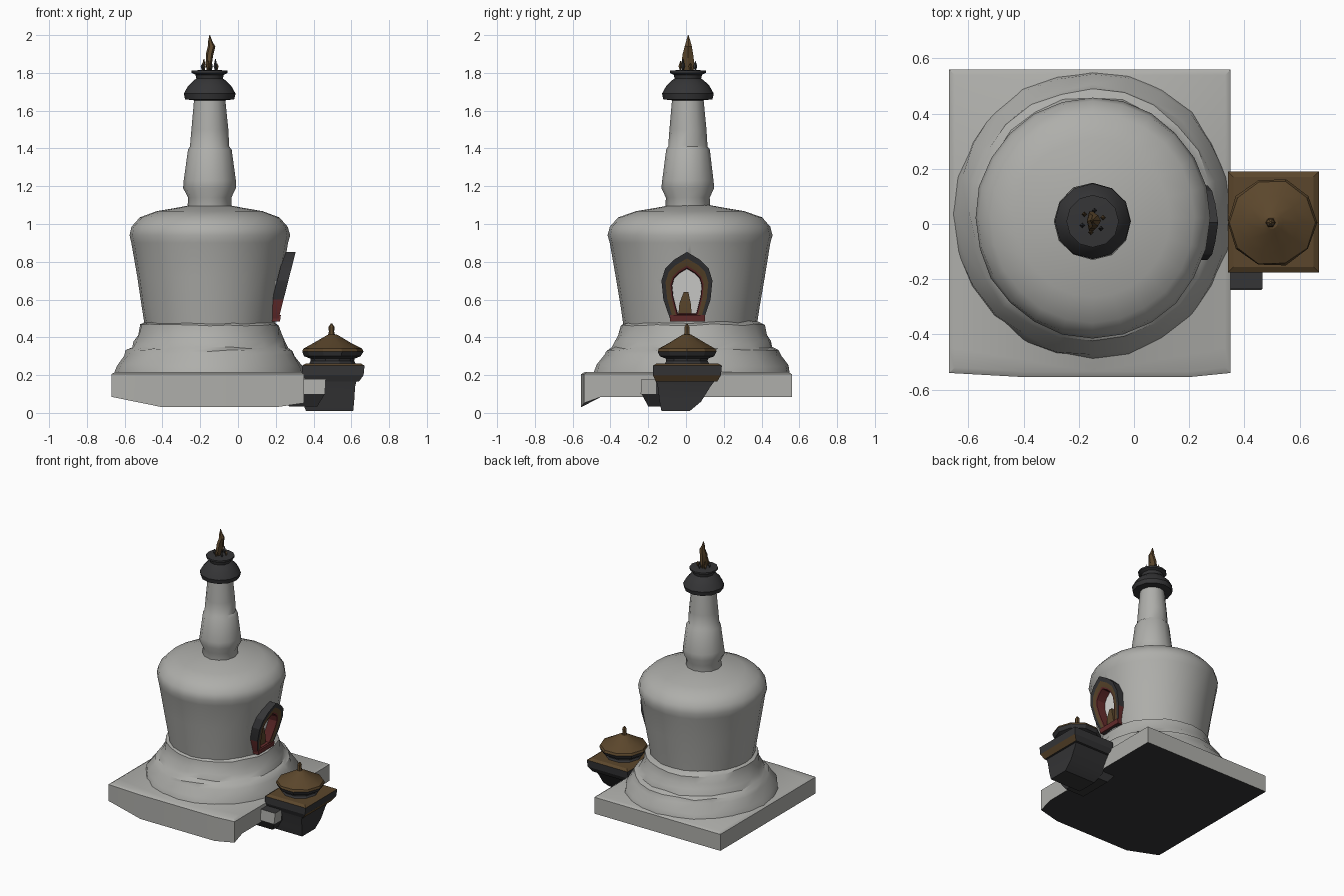
import bpy, bmesh, math, random
from mathutils import Vector

if "Cube" in bpy.data.objects:
    bpy.data.objects.remove(bpy.data.objects["Cube"])

random.seed(4)


def mat(name, r, g, b):
    m = bpy.data.materials.new(name)
    m.diffuse_color = (r, g, b, 1)
    m.use_nodes = True
    m.node_tree.nodes["Principled BSDF"].inputs["Base Color"].default_value = m.diffuse_color
    return m


PLASTER = mat("grey_plaster", 0.425, 0.425, 0.405)
DARK = mat("dark_iron", 0.035, 0.035, 0.037)
BROWN = mat("aged_bronze", 0.105, 0.062, 0.025)
RED = mat("dull_red", 0.13, 0.025, 0.025)
PALE = mat("pale_panel", 0.75, 0.75, 0.73)


def finish(name, bm, mats, angle=35):
    bmesh.ops.recalc_face_normals(bm, faces=bm.faces)
    me = bpy.data.meshes.new(name)
    bm.to_mesh(me)
    bm.free()
    for m in mats:
        me.materials.append(m)
    ob = bpy.data.objects.new(name, me)
    bpy.context.collection.objects.link(ob)
    bpy.context.view_layer.objects.active = ob
    ob.select_set(True)
    bpy.ops.object.shade_smooth_by_angle(angle=math.radians(angle))
    ob.select_set(False)
    return ob


def loft(name, rings, mats, rule=None, angle=35):
    """Skin a stack of equal-length point rings and cap both ends."""
    bm = bmesh.new()
    loops = [[bm.verts.new(p) for p in r] for r in rings]
    n = len(loops[0])
    for a, b in zip(loops, loops[1:]):
        for i in range(n):
            j = (i + 1) % n
            bm.faces.new((a[i], a[j], b[j], b[i]))
    bm.faces.new(loops[0][::-1])
    bm.faces.new(loops[-1])
    bmesh.ops.recalc_face_normals(bm, faces=bm.faces)
    if rule:
        for f in bm.faces:
            f.material_index = rule(f.calc_center_median(), f.normal)
    return finish(name, bm, mats, angle)


def lathe(name, cx, cy, profile, n, mats, rule=None, wobble=0.0, angle=35, sy=1.0, zw=0.0):
    rings = []
    for r, z in profile:
        ring = []
        for i in range(n):
            a = math.tau * i / n
            rr = r * (1 + random.uniform(-wobble, wobble))
            ring.append((cx + rr * math.cos(a), cy + sy * rr * math.sin(a),
                         z + random.uniform(-zw, zw)))
        rings.append(ring)
    return loft(name, rings, mats, rule, angle)


def rect(x0, x1, y0, y1, z):
    return [(x0, y0, z), (x1, y0, z), (x1, y1, z), (x0, y1, z)]


CX, CY = -0.15, 0.022

# Square plinth, its underside sagging along the middle of the front
def plinth_ring(inset, z, sag):
    x0, x1, y0, y1 = -0.67 + inset, 0.35 - inset, -0.54 + inset, 0.56 - inset
    pts = [(x0, y0, z)]
    pts += [(x, y0 - 0.015, z - sag) for x in (-0.4, -0.15, 0.2)]
    pts += [(x1, y0, z - 0.6 * sag), (x1, -0.45, z), (x1, 0, z), (x1, y1, z)]
    pts += [(-0.15, y1, z), (x0, y1, z), (x0, 0, z), (x0, -0.45, z)]
    return pts


loft("plinth", [plinth_ring(0.0, 0.085, 0.055), plinth_ring(0.0, 0.205, 0.0),
                plinth_ring(0.02, 0.217, 0.0)], [PLASTER, DARK],
     lambda c, n: 1 if n.z < -0.5 else 0)

# Worn round steps under the dome
lathe("stepped_base", CX, 0.035,
      [(0.505, 0.205), (0.495, 0.25), (0.455, 0.305), (0.44, 0.33), (0.415, 0.345),
       (0.40, 0.38), (0.38, 0.41), (0.37, 0.465), (0.33, 0.485)],
      24, [PLASTER], wobble=0.015, sy=1.03, zw=0.006)

# Dome body
dome = lathe("dome", CX, CY,
             [(0.345, 0.47), (0.36, 0.56), (0.385, 0.72), (0.415, 0.90), (0.425, 0.94),
              (0.415, 0.985), (0.37, 1.035), (0.28, 1.068), (0.18, 1.085), (0.10, 1.10)],
             24, [PLASTER, RED], wobble=0.005, sy=1.025)

# Tapered spire with a flared foot and one ledge
lathe("spire", CX, 0.01,
      [(0.12, 1.06), (0.115, 1.14), (0.14, 1.19), (0.137, 1.23), (0.115, 1.395),
       (0.104, 1.41), (0.098, 1.50), (0.082, 1.67)], 12, [PLASTER], wobble=0.015)

# Dark canopy and top plate
lathe("canopy", CX, 0.01,
      [(0.085, 1.655), (0.13, 1.66), (0.137, 1.69), (0.115, 1.73), (0.085, 1.76),
       (0.07, 1.77), (0.075, 1.79), (0.095, 1.80), (0.095, 1.812), (0.05, 1.815)],
      12, [DARK])

# Ragged shards around the finial
for i in range(6):
    a = math.radians(60 * i + 20)
    x, y = CX + 0.04 * math.cos(a), 0.01 + 0.04 * math.sin(a)
    lathe(f"crown_shard_{i + 1}", x, y,
          [(0.003, 1.81), (0.010, 1.835), (0.002, 1.85 + 0.012 * (i % 3))], 4,
          [DARK if i % 2 else BROWN], angle=10)

# Bronze finial, flat and slightly leaning
fin = []
for x, y, rx, ry, z in [(-0.155, 0.01, 0.010, 0.028, 1.81), (-0.155, 0.01, 0.016, 0.040, 1.845),
                        (-0.150, 0.01, 0.020, 0.032, 1.90), (-0.140, 0.012, 0.020, 0.022, 1.94),
                        (-0.147, 0.012, 0.012, 0.014, 1.965), (-0.150, 0.012, 0.002, 0.002, 2.0)]:
    fin.append([(x + rx * math.cos(math.tau * i / 6), y + ry * math.sin(math.tau * i / 6), z)
                for i in range(6)])
loft("finial", fin, [BROWN], angle=15)

# Pointed niche on the +x side: nested bands on a plane that leans outwards
OUT = [(-0.085, 0.485), (-0.125, 0.60), (-0.135, 0.70), (-0.115, 0.765), (-0.07, 0.81),
       (0.0, 0.852), (0.07, 0.81), (0.115, 0.765), (0.135, 0.70), (0.125, 0.60), (0.085, 0.485)]


def niche_ring(s, depth, bottom):
    pts = []
    for y, z in OUT:
        zz = bottom if z < 0.5 else max(0.64 + (z - 0.64) * s, bottom)
        pts.append(Vector((0.213 + 0.255 * (zz - 0.49) + depth, 0.005 + y * s, zz)))
    return pts


# Hollow cut into the dome behind the niche
cutter = loft("niche_cutter", [niche_ring(0.66, -0.10, 0.512), niche_ring(0.66, 0.10, 0.512)], [RED])
cutter.hide_render = True
cutter.hide_viewport = True
cut = dome.modifiers.new("niche_hollow", 'BOOLEAN')
cut.operation = 'DIFFERENCE'
cut.solver = 'EXACT'
cut.object = cutter

bm = bmesh.new()
bands = [(1.0, -0.06, 0.485), (1.0, 0.0, 0.485), (0.84, 0.0, 0.487),
         (0.66, -0.004, 0.505), (0.60, -0.006, 0.52), (0.58, -0.07, 0.525)]
loops = [[bm.verts.new(p) for p in niche_ring(*b)] for b in bands]
for k, (a, b) in enumerate(zip(loops, loops[1:])):
    for i in range(len(a)):
        j = (i + 1) % len(a)
        f = bm.faces.new((a[i], a[j], b[j], b[i]))
        f.material_index = (0, 0, 1, 2, 2)[k]
        # the lower sides of the frame are red
        if k == 0 and i in (0, len(a) - 2):
            f.material_index = 2
bm.faces.new(loops[-1]).material_index = 3
finish("niche", bm, [DARK, BROWN, RED, PALE], 20)

# Red sill and the small figure inside the niche
loft("niche_sill", [rect(0.18, 0.222, -0.085, 0.10, 0.485),
                    rect(0.18, 0.227, -0.085, 0.10, 0.517)], [RED])
loft("niche_figure", [rect(0.16, 0.20, -0.04, 0.03, 0.525), rect(0.165, 0.205, -0.035, 0.025, 0.58),
                      rect(0.18, 0.205, -0.012, 0.012, 0.64)], [BROWN])

# Small burner: block base, slab, neck and round roof
loft("burner_base", [rect(0.36, 0.61, -0.13, 0.02, 0.01), rect(0.34, 0.615, -0.14, 0.08, 0.06),
                     rect(0.34, 0.62, -0.15, 0.13, 0.14), rect(0.33, 0.63, -0.16, 0.16, 0.18)],
     [DARK], angle=20)
loft("burner_slab", [rect(0.36, 0.64, -0.16, 0.165, 0.165), rect(0.34, 0.665, -0.175, 0.185, 0.20),
                     rect(0.34, 0.67, -0.175, 0.19, 0.25), rect(0.36, 0.65, -0.155, 0.17, 0.262)],
     [DARK, BROWN],
     lambda c, n: 1 if n.z > 0.4 or (c.z < 0.19 and n.x > 0.3) else 0, angle=20)
lathe("burner_neck", 0.50, 0.005, [(0.13, 0.25), (0.115, 0.275), (0.12, 0.30)], 10, [DARK], angle=20)
lathe("burner_roof", 0.50, 0.005,
      [(0.11, 0.285), (0.15, 0.30), (0.163, 0.325), (0.155, 0.34), (0.10, 0.37),
       (0.04, 0.405), (0.022, 0.415)], 10, [DARK, BROWN],
      lambda c, n: 0 if c.z < 0.33 else 1, wobble=0.02, angle=20)
lathe("burner_knob", 0.495, 0.005, [(0.022, 0.40), (0.014, 0.43), (0.016, 0.455), (0.004, 0.472)],
      6, [BROWN], angle=20)

# Dark ramp and grey stone that join the burner to the plinth
loft("burner_ramp", [rect(0.27, 0.42, -0.20, 0.05, 0.035), rect(0.22, 0.46, -0.235, 0.08, 0.10),
                     rect(0.30, 0.46, -0.22, 0.08, 0.18)], [DARK], angle=20)
loft("joining_stone", [rect(0.34, 0.46, -0.24, -0.16, 0.10), rect(0.34, 0.465, -0.235, -0.16, 0.18)],
     [PLASTER, DARK], lambda c, n: 1 if abs(n.z) > 0.5 else 0)
